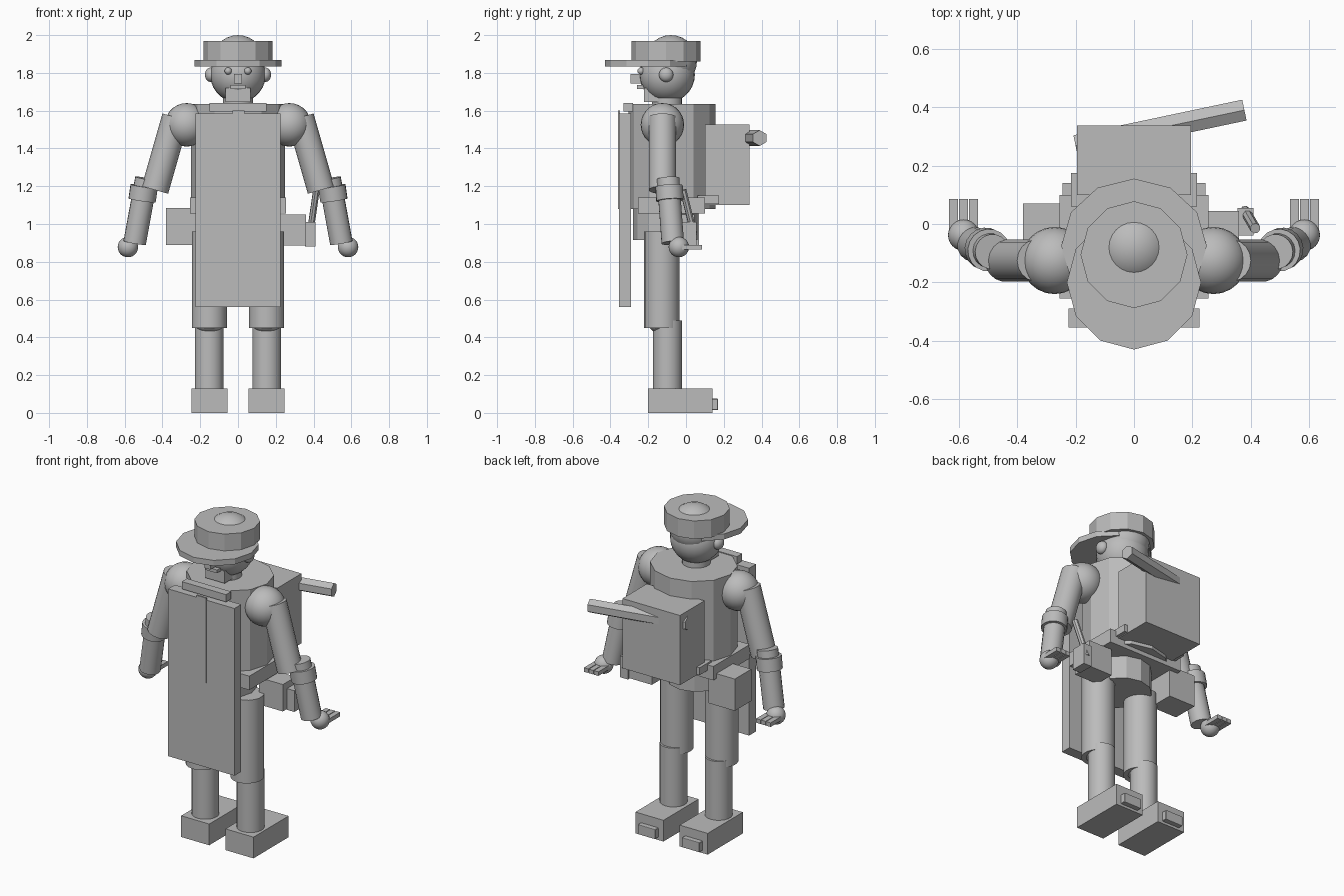
import bpy, math
from mathutils import Vector

cube = bpy.data.objects.get("Cube")
if cube:
    bpy.data.objects.remove(cube)

grey = bpy.data.materials.new("plain_grey")
grey.use_nodes = True
GREY = (0.5, 0.5, 0.5, 1)
grey.diffuse_color = GREY
grey.node_tree.nodes["Principled BSDF"].inputs["Base Color"].default_value = GREY


def finish(name, smooth=0):
    ob = bpy.context.object
    ob.name = name
    ob.data.materials.append(grey)
    if smooth:
        bpy.ops.object.shade_smooth_by_angle(angle=math.radians(smooth))
    return ob


def box(name, x, y, z, rot=(0, 0, 0)):
    """Box from (low, high) pairs on each axis."""
    spans = (x, y, z)
    bpy.ops.mesh.primitive_cube_add(size=1, location=[(a + b) / 2 for a, b in spans], rotation=rot)
    bpy.context.object.scale = [b - a for a, b in spans]
    return finish(name)


def ball(name, at, r, squash=(1, 1, 1)):
    bpy.ops.mesh.primitive_uv_sphere_add(segments=24, ring_count=14, radius=r, location=at)
    bpy.context.object.scale = squash
    return finish(name, 40)


def rod(name, start, end, r, sides=18, smooth=35, squash=(1, 1, 1)):
    """Cylinder between two points."""
    a, b = Vector(start), Vector(end)
    bpy.ops.mesh.primitive_cylinder_add(vertices=sides, radius=r, depth=(b - a).length, location=(a + b) / 2)
    ob = bpy.context.object
    ob.rotation_euler = (b - a).to_track_quat('Z', 'Y').to_euler()
    ob.scale = squash
    return finish(name, smooth)


def upright(name, y, z, r, squash=(1, 1, 1)):
    """Twelve-sided faceted cylinder on the centre line."""
    return rod(name, (0, y, z[0]), (0, y, z[1]), r, 12, 0, squash)


# Body
upright("torso", -0.075, (1.08, 1.635), 0.235, (1.06, 0.98, 1))
upright("hips", -0.11, (0.915, 1.09), 0.17)
box("belt", (-0.255, 0.255), (-0.255, 0.1), (1.055, 1.14))
rod("neck", (0, -0.1, 1.6), (0, -0.1, 1.7), 0.08)

# Apron, collar and tie
box("apron", (-0.225, 0.225), (-0.355, -0.29), (0.56, 1.585))
box("collar", (-0.15, 0.15), (-0.33, -0.28), (1.595, 1.64))
box("tie", (-0.03, 0.035), (-0.361, -0.35), (1.08, 1.6))

# Head and face
ball("head", (0, -0.1, 1.79), 0.147)
ball("hair", (0, -0.08, 1.862), 0.138)
box("nose", (-0.02, 0.02), (-0.295, -0.23), (1.745, 1.795))
box("mouth", (-0.04, 0.04), (-0.26, -0.2), (1.715, 1.735))
box("chin", (-0.065, 0.065), (-0.222, -0.12), (1.645, 1.72))

# Hat
upright("hat_brim", -0.2, (1.833, 1.867), 0.23)
upright("hat_crown", -0.105, (1.86, 1.97), 0.183)

# Backpack, frame and bedroll
box("backpack", (-0.195, 0.195), (0.1, 0.337), (1.1, 1.527))
box("pack_frame", (-0.215, 0.215), (0.06, 0.175), (1.105, 1.15))
roll = rod("bedroll", (-0.2, 0.268, 1.455), (0.378, 0.39, 1.455), 0.042, 6, 0)

# Pouches and the stick carried beside one of them
box("right_pouch", (-0.38, -0.2), (-0.09, 0.07), (0.89, 1.085))
box("left_pouch", (0.2, 0.36), (-0.08, 0.045), (0.885, 1.05))
box("left_holster", (0.355, 0.41), (-0.04, 0.055), (0.88, 1.01))
rod("stick", (0.415, -0.015, 1.18), (0.38, 0.045, 0.94), 0.018, 8, 0)

# Paired parts
for side, s in (("left", 1), ("right", -1)):
    def at(x, y, z):
        return (s * x, y, z)

    def span(low, high):
        return tuple(sorted((s * low, s * high)))

    ball(side + "_eye", at(0.052, -0.238, 1.81), 0.019)
    ball(side + "_ear", at(0.145, -0.105, 1.79), 0.038, (0.8, 1, 1))

    # Arm and hand
    ball(side + "_shoulder", at(0.272, -0.125, 1.525), 0.115)
    rod(side + "_upper_arm", at(0.33, -0.125, 1.565), at(0.44, -0.125, 1.18), 0.073)
    rod(side + "_forearm", at(0.485, -0.095, 1.24), at(0.547, -0.07, 0.9), 0.06)
    rod(side + "_cuff", at(0.497, -0.09, 1.2), at(0.508, -0.085, 1.125), 0.073)
    ball(side + "_hand", at(0.583, -0.038, 0.878), 0.054)
    for i in range(3):
        x = 0.535 + i * 0.034
        box(side + "_finger", span(x, x + 0.03), (-0.02, 0.085), (0.865, 0.89))

    # Leg and foot
    rod(side + "_thigh", at(0.152, -0.128, 0.45), at(0.152, -0.128, 0.96), 0.094)
    ball(side + "_knee", at(0.152, -0.125, 0.505), 0.088)
    rod(side + "_shin", at(0.153, -0.098, 0.1), at(0.153, -0.098, 0.49), 0.077)
    box(side + "_shoe", span(0.055, 0.245), (-0.2, 0.14), (0, 0.13))
    heel = box(side + "_heel", span(0.09, 0.21), (0.12, 0.17), (0.015, 0.075))
    bevel = heel.modifiers.new("Bevel", 'BEVEL')
    bevel.width, bevel.segments = 0.06, 2
